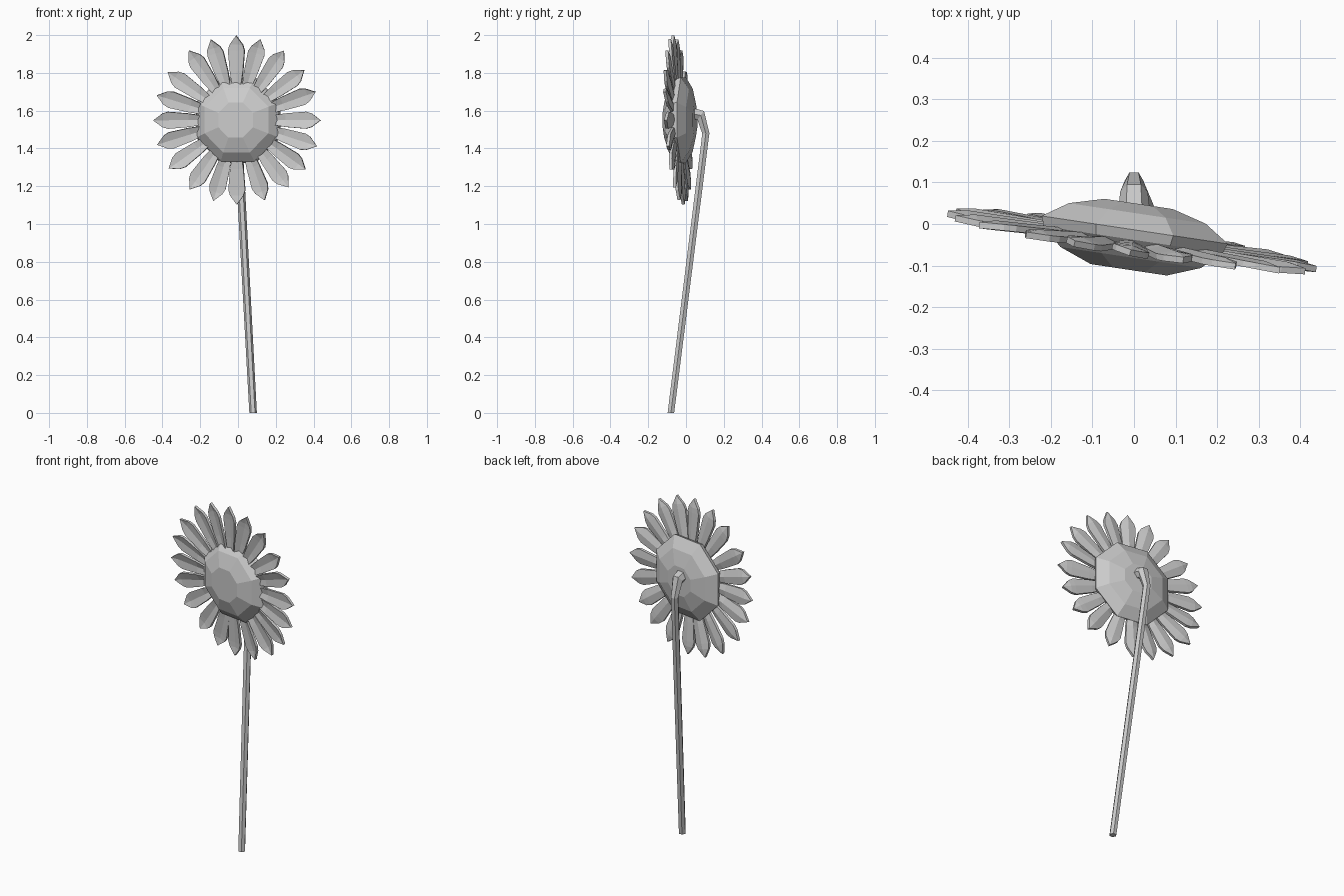
import bpy, bmesh, math, random
from mathutils import Vector, Matrix

random.seed(4)
if "Cube" in bpy.data.objects:
    bpy.data.objects.remove(bpy.data.objects["Cube"])

grey = bpy.data.materials.new("plain grey")
grey.use_nodes = True
tone = (0.6, 0.6, 0.6, 1)
grey.diffuse_color = tone
grey.node_tree.nodes["Principled BSDF"].inputs["Base Color"].default_value = tone


def finish(bm, name, matrix=None):
    bmesh.ops.recalc_face_normals(bm, faces=bm.faces)
    mesh = bpy.data.meshes.new(name)
    bm.to_mesh(mesh)
    bm.free()
    mesh.materials.append(grey)
    obj = bpy.data.objects.new(name, mesh)
    bpy.context.collection.objects.link(obj)
    if matrix:
        obj.matrix_world = matrix
    return obj


def loft(bm, rings):
    """Skin a list of vertex rings and cap both ends."""
    loops = [[bm.verts.new(p) for p in ring] for ring in rings]
    for a, b in zip(loops, loops[1:]):
        for i in range(len(a)):
            j = (i + 1) % len(a)
            bm.faces.new((a[i], a[j], b[j], b[i]))
    bm.faces.new(loops[0])
    bm.faces.new(loops[-1])


# Head frames: local x right, local z up, local -y out of the face
turn = math.atan(-0.15)
disc_frame = Matrix.Translation((0, -0.026, 1.55)) @ Matrix.Rotation(turn, 4, 'Z')
petal_frame = (Matrix.Translation((-0.005, -0.042, 1.55)) @ Matrix.Rotation(turn, 4, 'Z')
               @ Matrix.Rotation(math.radians(3.5), 4, 'X'))

# Seed disc: faceted lens with a narrow rim
profile = [(0.1, -0.085), (0.185, -0.055), (0.235, -0.012),
           (0.245, 0.012), (0.18, 0.052), (0.09, 0.075)]
bm = bmesh.new()
rings = []
for r, y in profile:
    angles = [math.tau * (k + 0.5) / 8 for k in range(8)]
    rings.append([(r * math.cos(a), y, r * math.sin(a)) for a in angles])
loft(bm, rings)
finish(bm, "seed_disc", disc_frame)

# Petals: folded pointed blades with thickness
outline = [(0.17, 0.022), (0.26, 0.036), (0.37, 0.045), (0.4, 0.036)]
tip, thick, fold = 0.448, 0.015, 0.008
count = 20
for k in range(count):
    bm = bmesh.new()
    top, low = [], []
    for side, y in ((top, -thick / 2), (low, thick / 2)):
        for r, w in outline:
            side.append([bm.verts.new((r, y + d, s)) for s, d in
                         ((-w, 0), (0, fold), (w, 0))])
        side.append(bm.verts.new((tip, y, 0)))
        for a, b in zip(side[:-1], side[1:-1]):
            for i in (0, 1):
                bm.faces.new((a[i], a[i + 1], b[i + 1], b[i]))
        for i in (0, 1):
            bm.faces.new((side[-2][i], side[-2][i + 1], side[-1]))
    for i in (0, 2):
        edge_a = [row[i] for row in top[:-1]] + [top[-1]]
        edge_b = [row[i] for row in low[:-1]] + [low[-1]]
        for j in range(len(edge_a) - 1):
            bm.faces.new((edge_a[j], edge_a[j + 1], edge_b[j + 1], edge_b[j]))
    for i in (0, 1):
        bm.faces.new((top[0][i], top[0][i + 1], low[0][i + 1], low[0][i]))
    angle = math.pi / 2 + math.tau * k / count + random.uniform(-0.03, 0.03) * (k > 0)
    spin = Matrix.Rotation(-angle, 4, 'Y')
    twist = Matrix.Rotation(random.uniform(-0.15, 0.15), 4, 'X')
    finish(bm, f"petal_{k + 1}", petal_frame @ spin @ twist)

# Stem: six-sided tube bending into the back of the head
path = [Vector(p) for p in ((0.08, -0.08, 0), (0.0, 0.105, 1.48),
                            (0.0, 0.078, 1.575), (0.0, 0.0, 1.59))]
radii = (0.02, 0.022, 0.033, 0.042)
normals = [Vector((0, 0, 1)), Vector((0, -0.1, 1)), Vector((0, -0.8, 0.6)), Vector((0, -1, 0))]
bm = bmesh.new()
rings = []
for p, r, n in zip(path, radii, normals):
    u = Vector((1, 0, 0))
    v = n.normalized().cross(u)
    rings.append([p + r * (u * math.cos(a) + v * math.sin(a))
                  for a in (math.tau * i / 6 for i in range(6))])
loft(bm, rings)
finish(bm, "stem")
